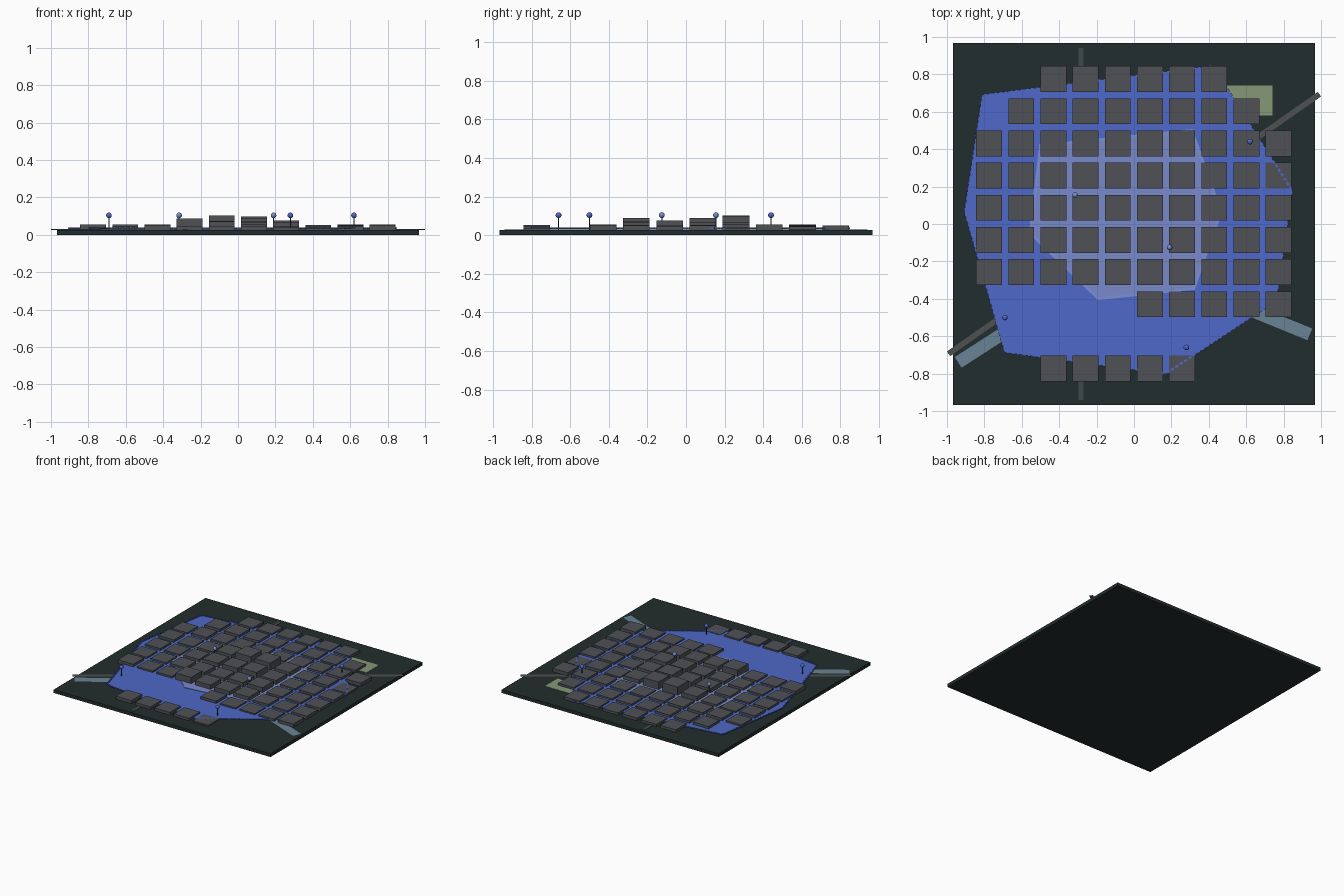
import bpy, bmesh, math, random
from mathutils import Vector, Matrix

random.seed(4)
if "Cube" in bpy.data.objects:
    bpy.data.objects.remove(bpy.data.objects["Cube"])


def material(name, *rgb):
    lin = [((c / 255 + 0.055) / 1.055) ** 2.4 for c in rgb] + [1]
    m = bpy.data.materials.new(name)
    m.use_nodes = True
    m.diffuse_color = lin
    m.node_tree.nodes["Principled BSDF"].inputs["Base Color"].default_value = lin
    return m


GROUND = material("dark ground", 34, 45, 45)
BUILDING = material("building grey", 78, 81, 86)
ZONE = material("zone blue", 78, 104, 200)
CORE = material("core pale blue", 122, 138, 204)
OUTLINE = material("outline blue", 122, 144, 218)
PARK = material("park green", 132, 152, 118)
WATER = material("water", 104, 132, 150)
ROAD = material("road grey", 78, 80, 82)
STREET = material("street grey", 62, 74, 74)
POLE = material("pole dark", 45, 50, 60)


def finish(name, bm, mat):
    bmesh.ops.recalc_face_normals(bm, faces=bm.faces)
    mesh = bpy.data.meshes.new(name)
    bm.to_mesh(mesh)
    bm.free()
    mesh.materials.append(mat)
    ob = bpy.data.objects.new(name, mesh)
    bpy.context.collection.objects.link(ob)
    return ob


def add_box(bm, x, y, z0, z1, sx, sy, angle=0):
    mat = (Matrix.Translation((x, y, (z0 + z1) / 2)) @ Matrix.Rotation(angle, 4, 'Z')
           @ Matrix.Diagonal((sx, sy, z1 - z0, 1)))
    bmesh.ops.create_cube(bm, size=1, matrix=mat)


def box(name, mat, *args):
    bm = bmesh.new()
    add_box(bm, *args)
    return finish(name, bm, mat)


def slab(name, mat, points, z0, z1):
    bm = bmesh.new()
    face = bm.faces.new([bm.verts.new((x, y, z0)) for x, y in points])
    top = bmesh.ops.extrude_face_region(bm, geom=[face])["geom"]
    bmesh.ops.translate(bm, vec=(0, 0, z1 - z0),
                        verts=[v for v in top if isinstance(v, bmesh.types.BMVert)])
    return finish(name, bm, mat)


def border(name, mat, points, z0, z1, width, dash=None, gap=0):
    # solid or dashed strip that follows a closed outline
    bm = bmesh.new()
    for a, b in zip(points, points[1:] + points[:1]):
        a, b = Vector(a), Vector(b)
        run = b - a
        n = max(1, int(run.length / (dash + gap))) if dash else 1
        size = dash or run.length + width / 2
        for i in range(n):
            p = a + run * (i + 0.5) / n
            add_box(bm, p.x, p.y, z0, z1, size, width, math.atan2(run.y, run.x))
    return finish(name, bm, mat)


# Ground plate
TOP = 0.027
box("ground_plate", GROUND, 0, 0, 0, TOP, 1.934, 1.934)

# Roads, park and river lying on the ground
box("diagonal_road", ROAD, 0, 0, TOP, TOP + 0.003, 2.42, 0.03, math.atan(0.7))
box("cross_street", STREET, -0.283, 0, TOP, TOP + 0.002, 0.026, 1.88)
box("park", PARK, 0.58, 0.66, TOP, TOP + 0.002, 0.32, 0.16)

river_path = [(-0.94, -0.74), (-0.6, -0.52), (-0.2, -0.46), (0.3, -0.5), (0.62, -0.46), (0.94, -0.59)]
bm = bmesh.new()
rows = []
for i, p in enumerate(river_path):
    a = Vector(river_path[max(i - 1, 0)])
    b = Vector(river_path[min(i + 1, len(river_path) - 1)])
    t = (b - a).normalized()
    side = Vector((-t.y, t.x)) * 0.034
    rows.append([bm.verts.new((*(Vector(p) + s * side), TOP + 0.0015)) for s in (-1, 1)])
for (a, b), (c, d) in zip(rows, rows[1:]):
    bm.faces.new((a, c, d, b))
finish("river", bm, WATER)

# Outer and inner coverage zones
outer = [(-0.81, 0.69), (0.42, 0.845), (0.845, 0.18), (0.76, -0.41),
         (0.17, -0.8), (-0.69, -0.685), (-0.905, 0.065)]
inner = [(-0.5, 0.42), (0.31, 0.5), (0.465, 0.065), (0.32, -0.345), (-0.19, -0.4), (-0.555, -0.05)]
slab("outer_zone", ZONE, outer, TOP + 0.004, 0.035)
slab("inner_zone", CORE, inner, 0.035, 0.037)
border("outer_zone_dashes", ZONE, outer, 0.033, 0.039, 0.012, 0.018, 0.01)
border("inner_zone_border", OUTLINE, inner, 0.035, 0.039, 0.014)

# City blocks: first and last filled column for each row, back to front
spans = [(2, 7), (1, 8), (0, 9), (0, 9), (0, 9), (0, 9), (0, 9), (5, 9), None, (2, 6)]
special = {(3, 6): 0.088, (4, 3): 0.103, (5, 3): 0.098, (5, 4): 0.088,
           (6, 5): 0.077, (9, 3): 0.038, (6, 9): 0.038}
bm = bmesh.new()
for row, span in enumerate(spans):
    if span is None:
        continue
    for col in range(span[0], span[1] + 1):
        central = 3 <= col <= 6 and 3 <= row <= 6
        height = random.uniform(0.062, 0.077) if central else random.uniform(0.045, 0.056)
        height = special.get((col, row), height)
        add_box(bm, -0.775 + 0.172 * col, 0.775 - 0.172 * row, TOP, height, 0.138, 0.138)
finish("city_blocks", bm, BUILDING)

# Marker pins: thin pole with a small ball
pins = [(-0.69, -0.5, ZONE), (0.28, -0.66, ZONE), (0.62, 0.44, ZONE),
        (-0.315, 0.155, CORE), (0.19, -0.125, CORE)]
for i, (x, y, mat) in enumerate(pins, 1):
    bm = bmesh.new()
    bmesh.ops.create_cone(bm, cap_ends=True, segments=8, radius1=0.003, radius2=0.003,
                          depth=0.07, matrix=Matrix.Translation((x, y, 0.065)))
    finish(f"pin_pole_{i}", bm, POLE)
    bm = bmesh.new()
    bmesh.ops.create_uvsphere(bm, u_segments=16, v_segments=10, radius=0.015,
                              matrix=Matrix.Translation((x, y, 0.104)))
    ball = finish(f"pin_ball_{i}", bm, mat)
    for poly in ball.data.polygons:
        poly.use_smooth = True
